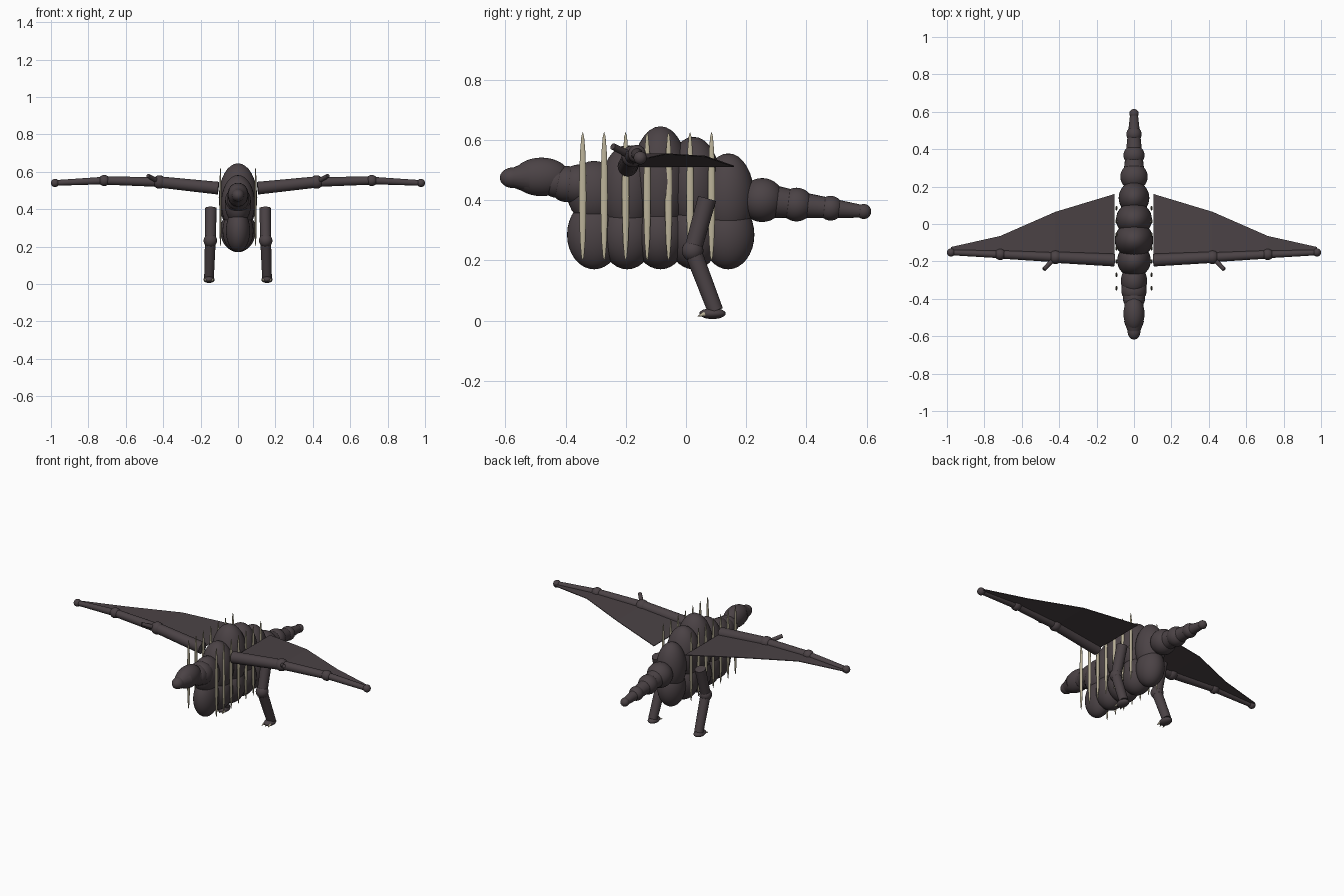
import bpy, bmesh, math
from mathutils import Vector

cube = bpy.data.objects.get("Cube")
if cube:
    bpy.data.objects.remove(cube, do_unlink=True)


def material(name, rgb):
    m = bpy.data.materials.new(name)
    m.use_nodes = True
    m.diffuse_color = (*rgb, 1)
    bsdf = next(n for n in m.node_tree.nodes if n.type == 'BSDF_PRINCIPLED')
    bsdf.inputs["Base Color"].default_value = (*rgb, 1)
    return m


HIDE = material("dark hide", (0.07, 0.055, 0.06))
BONE = material("pale bone", (0.50, 0.45, 0.32))


def finish(name, mat, smooth=True):
    ob = bpy.context.object
    ob.name = name
    ob.data.materials.append(mat)
    if smooth:
        bpy.ops.object.shade_smooth_by_angle(angle=math.radians(40))
    return ob


def ball(name, loc, size, mat=HIDE, segs=32):
    bpy.ops.mesh.primitive_uv_sphere_add(segments=segs, ring_count=segs // 2, location=loc)
    bpy.context.object.scale = size if isinstance(size, tuple) else (size,) * 3
    bpy.ops.object.transform_apply(location=False, rotation=False, scale=True)
    return finish(name, mat)


def limb(name, a, b, r1, r2, mat=HIDE):
    """Tapered cylinder from a to b."""
    a, b = Vector(a), Vector(b)
    bpy.ops.mesh.primitive_cone_add(vertices=20, radius1=r1, radius2=r2,
                                    depth=(b - a).length, location=(a + b) / 2)
    bpy.context.object.rotation_euler = (b - a).to_track_quat('Z', 'Y').to_euler()
    return finish(name, mat)


# Torso: a row of tall upper and lower lobes (y, centre z, half width, half depth, half height)
torso = [(-.305, .425, .070, .090, .105),
         (-.195, .430, .090, .090, .152),
         (-.085, .460, .103, .097, .185),
         (.025, .450, .096, .092, .160),
         (.140, .410, .082, .087, .145)]
for i, (y, z, rx, ry, rz) in enumerate(torso):
    ball(f"torso_upper_{i}", (0, y, z), (rx, ry, rz))
    ball(f"torso_lower_{i}", (0, y, .285), (rx * .92, min(ry, .09), .115))

# Neck, head and snout
for i, (y, z, r) in enumerate([(-.355, .45, .068), (-.395, .453, .060), (-.43, .46, .052)]):
    ball(f"neck_{i}", (0, y, z), r)
ball("head", (0, -.48, .477), (.056, .095, .064))
limb("muzzle", (0, -.52, .476), (0, -.575, .474), .054, .033)
ball("snout", (0, -.575, .474), (.034, .043, .034))

# Tail: shrinking beads joined by tapered links
tail = [(.253, .400, .073), (.367, .385, .056), (.480, .373, .041), (.590, .362, .025)]
for i, (y, z, r) in enumerate(tail):
    ball(f"tail_bead_{i}", (0, y, z), r)
    if i:
        py, pz, pr = tail[i - 1]
        limb(f"tail_link_{i}", (0, py, pz), (0, y, z), pr * .8, r * .82)

# Wing bones and the trailing edge of the membrane, inner to outer
wing = [(.105, -.193, .512), (.42, -.178, .545), (.715, -.163, .553), (.978, -.152, .540)]
trail = [.16, .065, -.064, -.123]
knuckle = [0, .036, .030, .022]
bone = [(.034, .030), (.026, .022), (.020, .015)]

for side, s in (("left", 1), ("right", -1)):
    pts = [(s * x, y, z) for x, y, z in wing]
    for i, (r1, r2) in enumerate(bone):
        limb(f"{side}_wing_bone_{i}", pts[i], pts[i + 1], r1, r2)
        ball(f"{side}_wing_joint_{i}", pts[i + 1], knuckle[i + 1], segs=24)
    limb(f"{side}_wing_thumb", pts[1], (s * .482, -.243, .578), .013, .011)

    # Membrane panels
    bm = bmesh.new()
    front = [bm.verts.new(p) for p in pts]
    back = [bm.verts.new((p[0], y, p[2])) for p, y in zip(pts, trail)]
    for i in range(len(pts) - 1):
        quad = [front[i], front[i + 1], back[i + 1], back[i]]
        bm.faces.new(quad if s > 0 else quad[::-1])
    for f in bm.faces:
        if f.normal.z < 0:
            f.normal_flip()
    mesh = bpy.data.meshes.new(f"{side}_wing_membrane")
    bm.to_mesh(mesh)
    bm.free()
    mesh.materials.append(HIDE)
    membrane = bpy.data.objects.new(f"{side}_wing_membrane", mesh)
    bpy.context.collection.objects.link(membrane)
    thick = membrane.modifiers.new("thickness", 'SOLIDIFY')
    thick.thickness = .004
    thick.offset = 0

    # Rib spindles
    for i in range(7):
        ball(f"{side}_rib_{i}", (s * .094, -.343 + i * .0713, .412), (.006, .012, .215), BONE, 16)

    # Leg, foot and claws
    hip, knee, ankle = (s * .145, .070, .405), (s * .148, .022, .232), (s * .155, .098, .032)
    limb(f"{side}_thigh", hip, knee, .031, .029)
    ball(f"{side}_knee", knee, .036, segs=24)
    limb(f"{side}_shin", knee, ankle, .029, .026)
    ball(f"{side}_foot", (s * .155, .088, .023), (.030, .044, .018), segs=24)
    for i in (-1, 0, 1):
        x = s * .155 + i * .017
        limb(f"{side}_claw_{i + 1}", (x, .062, .022), (x + i * .004, .038, .014), .008, .001, BONE)
